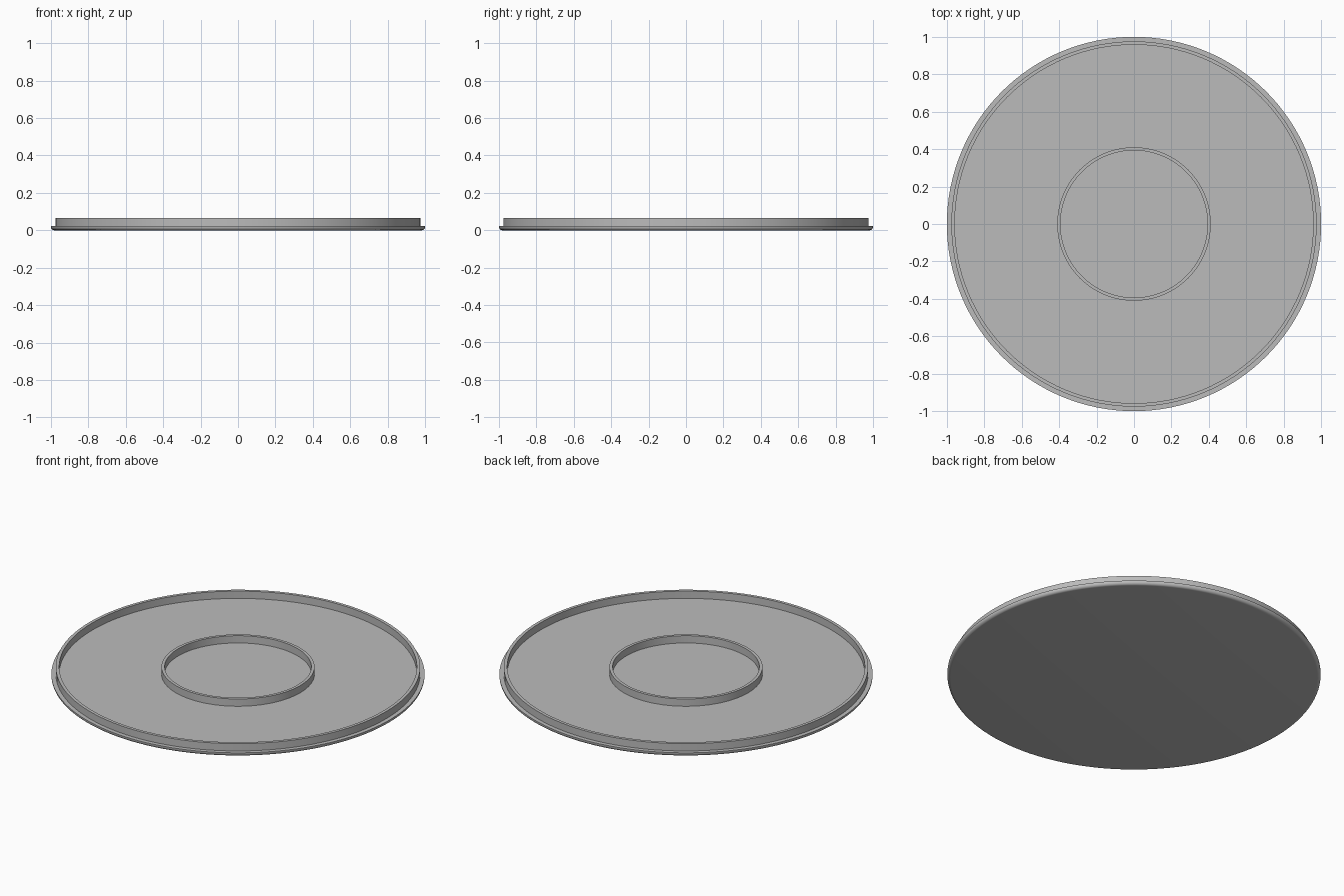
import bpy, bmesh, math

if "Cube" in bpy.data.objects:
    bpy.data.objects.remove(bpy.data.objects["Cube"])

SEG = 128
grey = bpy.data.materials.new("plain grey")
grey.diffuse_color = (0.5, 0.5, 0.5, 1)
grey.use_nodes = True
grey.node_tree.nodes["Principled BSDF"].inputs["Base Color"].default_value = grey.diffuse_color


def lathe(name, profile):
    """Spin an (r, z) profile around z; points at r = 0 become poles."""
    bm = bmesh.new()
    verts = [bm.verts.new((r, 0, z)) for r, z in profile]
    edges = [bm.edges.new(pair) for pair in zip(verts, verts[1:])]
    bmesh.ops.spin(bm, geom=verts + edges, cent=(0, 0, 0), axis=(0, 0, 1),
                   angle=math.tau, steps=SEG)
    bmesh.ops.remove_doubles(bm, verts=bm.verts, dist=1e-5)
    bmesh.ops.recalc_face_normals(bm, faces=bm.faces)
    mesh = bpy.data.meshes.new(name)
    bm.to_mesh(mesh)
    bm.free()
    ob = bpy.data.objects.new(name, mesh)
    bpy.context.collection.objects.link(ob)
    mesh.materials.append(grey)
    bpy.context.view_layer.objects.active = ob
    ob.select_set(True)
    bpy.ops.object.shade_smooth_by_angle(angle=math.radians(30))
    ob.select_set(False)


# Flat base disc with a rounded lower edge
TOP, R = 0.022, 0.018
fillet = [(1 - R + R * math.sin(a), R - R * math.cos(a))
          for a in [math.radians(15 * i) for i in range(7)]]
lathe("base_disc", [(0, 0)] + fillet + [(1, TOP), (0, TOP)])


# Raised circular walls
def ring(name, r_in, r_out, z0, z1):
    lathe(name, [(r_in, z0), (r_out, z0), (r_out, z1), (r_in, z1), (r_in, z0)])


ring("outer_wall", 0.958, 0.976, 0.018, 0.065)
ring("inner_wall", 0.393, 0.41, 0.018, 0.065)
